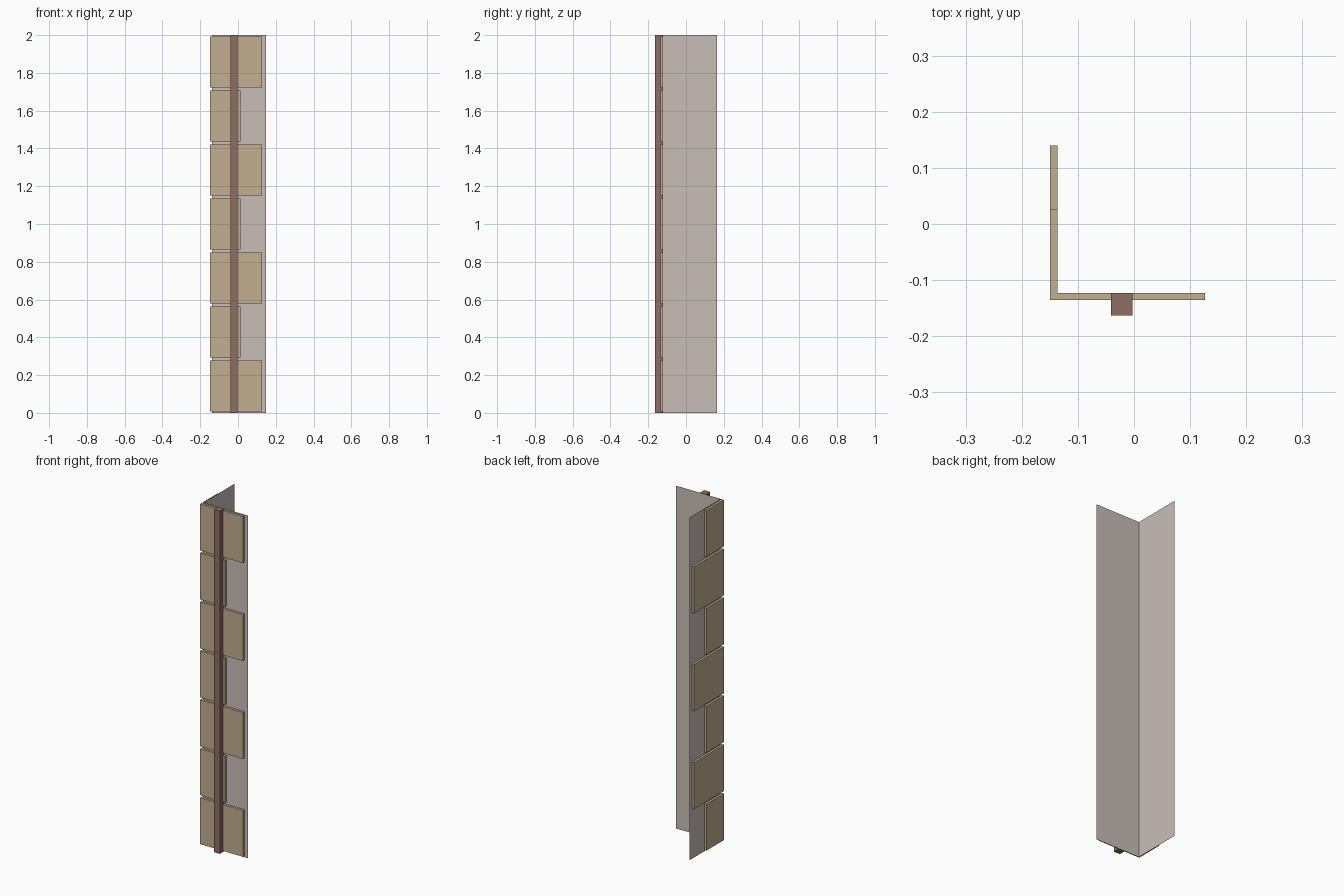
import bpy
import bmesh

cube = bpy.data.objects.get("Cube")
if cube:
    bpy.data.objects.remove(cube, do_unlink=True)

HEIGHT = 2.0
ROWS = 7
STEP = HEIGHT / ROWS          # one stone course
GAP = 0.0143                  # joint between stones
THICK = 0.013                 # stone thickness
CX, CY = -0.1364, -0.1228     # outer corner of the wall


def linear(v):
    v /= 255
    return v / 12.92 if v <= 0.04045 else ((v + 0.055) / 1.055) ** 2.4


def material(name, rgb):
    mat = bpy.data.materials.new(name)
    color = [linear(c) for c in rgb] + [1.0]
    mat.use_nodes = True
    mat.diffuse_color = color
    bsdf = mat.node_tree.nodes["Principled BSDF"]
    bsdf.inputs["Base Color"].default_value = color
    bsdf.inputs["Roughness"].default_value = 0.9
    return mat


def prism(name, outline, z0, z1, mat, skip=(), capped=True):
    """Extrude a counter-clockwise outline upwards, leaving out the skipped sides."""
    bm = bmesh.new()
    low = [bm.verts.new((x, y, z0)) for x, y in outline]
    high = [bm.verts.new((x, y, z1)) for x, y in outline]
    n = len(outline)
    for i in range(n):
        j = (i + 1) % n
        if i not in skip:
            bm.faces.new((low[i], low[j], high[j], high[i]))
    if capped:
        bm.faces.new(high)
        bm.faces.new(low[::-1])
    mesh = bpy.data.meshes.new(name)
    bm.to_mesh(mesh)
    bm.free()
    mesh.materials.append(mat)
    obj = bpy.data.objects.new(name, mesh)
    bpy.context.collection.objects.link(obj)
    return obj


plaster = material("pale plaster", (201, 190, 184))
sandstone = material("sandstone", (194, 175, 145))
brown = material("brown pipe", (141, 110, 99))

# Two thin wall sheets meeting at the corner
prism("corner_wall", [(CX, CY + STEP), (CX, CY), (CX + STEP, CY)],
      0, HEIGHT, plaster, skip=(2,), capped=False)

# Corner stones, long and short arms alternating; the sides against the wall stay open
LONG, SHORT = 0.263, 0.149
for row in range(ROWS):
    front, side = (LONG, SHORT) if row % 2 == 0 else (SHORT, LONG)
    outline = [
        (CX - THICK, CY - THICK), (CX + front, CY - THICK), (CX + front, CY),
        (CX, CY), (CX, CY + side), (CX - THICK, CY + side),
    ]
    prism(f"corner_stone_{row + 1}", outline,
          row * STEP + GAP / 2, (row + 1) * STEP - GAP / 2, sandstone, skip=(2, 3))

# Square drainpipe on the front
x0, x1, y0 = -0.041, -0.003, -0.163
prism("drainpipe", [(x0, y0), (x1, y0), (x1, CY), (x0, CY)],
      0, HEIGHT, brown, skip=(2,))
